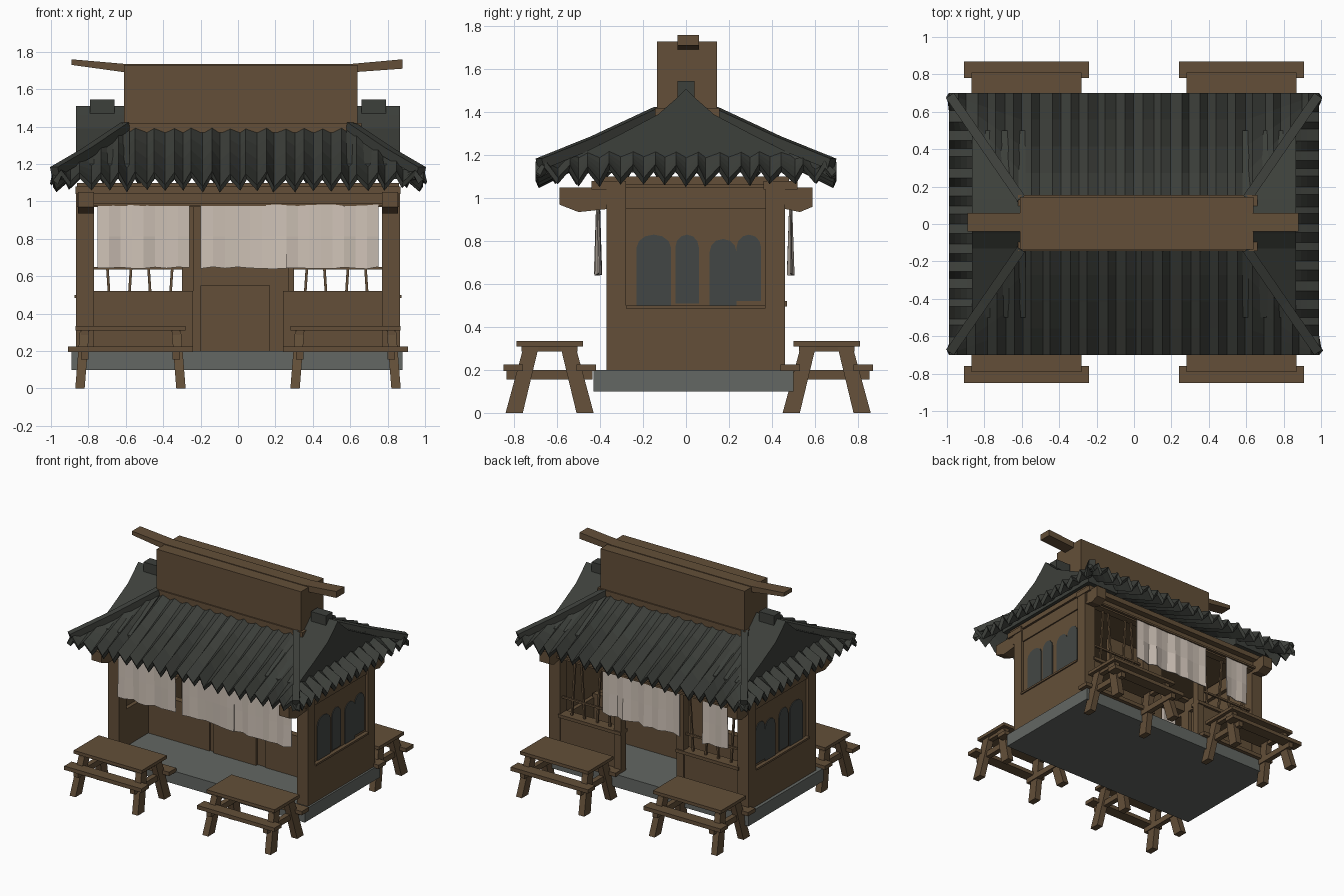
import bpy, bmesh, math, random
from mathutils import Vector

if "Cube" in bpy.data.objects:
    bpy.data.objects.remove(bpy.data.objects["Cube"])

random.seed(4)


def material(name, rgb):
    m = bpy.data.materials.new(name)
    m.diffuse_color = (*rgb, 1)
    m.use_nodes = True
    m.node_tree.nodes["Principled BSDF"].inputs["Base Color"].default_value = m.diffuse_color
    return m


WOOD = material("brown wood", (0.125, 0.078, 0.040))
TILE = material("dark roof tile", (0.046, 0.050, 0.043))
STONE = material("grey stone", (0.125, 0.135, 0.125))
CLOTH = material("pale cloth", (0.62, 0.54, 0.47))
PANE = material("dark pane", (0.055, 0.062, 0.058))


def make(name, verts, faces, mat):
    me = bpy.data.meshes.new(name)
    me.from_pydata(verts, [], faces)
    bm = bmesh.new()
    bm.from_mesh(me)
    bmesh.ops.recalc_face_normals(bm, faces=bm.faces)
    bm.to_mesh(me)
    bm.free()
    me.materials.append(mat)
    ob = bpy.data.objects.new(name, me)
    bpy.context.collection.objects.link(ob)
    return ob


BOX = [(0, 1, 3, 2), (4, 6, 7, 5), (0, 4, 5, 1), (2, 3, 7, 6), (0, 2, 6, 4), (1, 5, 7, 3)]


def box(name, x0, x1, y0, y1, z0, z1, mat=WOOD):
    return make(name, [(x, y, z) for x in (x0, x1) for y in (y0, y1) for z in (z0, z1)], BOX, mat)


def beam(name, a, b, w, h, mat=WOOD):
    """Rectangular bar from a to b, w wide sideways and h high."""
    a, b = Vector(a), Vector(b)
    d = (b - a).normalized()
    ref = Vector((0, 0, 1)) if abs(d.z) < 0.75 else Vector((1, 0, 0))
    s = d.cross(ref).normalized()
    u = s.cross(d)
    return make(name, [p + s * i * w / 2 + u * j * h / 2 for p in (a, b) for i in (-1, 1) for j in (-1, 1)], BOX, mat)


def prism_x(name, outline, x0, x1, mat):
    """Extrude a (y, z) outline along x."""
    n = len(outline)
    v = [(x, y, z) for x in (x0, x1) for y, z in outline]
    f = [(i, (i + 1) % n, n + (i + 1) % n, n + i) for i in range(n)]
    return make(name, v, f + [tuple(range(n)), tuple(range(2 * n - 1, n - 1, -1))], mat)


# Stone platform
box("platform", -0.89, 0.88, -0.43, 0.50, 0.10, 0.20, STONE)

# Side walls with a recessed panel and four dark arched panes
for s in (-1, 1):
    def wall(name, inner, outer, *yz):
        a, b = sorted((s * inner, s * outer))
        return box(name, a, b, *yz)
    wall("wall_low", 0.77, 0.865, -0.37, 0.46, 0.20, 0.49)
    wall("front_post", 0.77, 0.865, -0.37, -0.28, 0.49, 1.08)
    wall("rear_post", 0.77, 0.865, 0.37, 0.46, 0.49, 1.08)
    wall("wall_panel", 0.80, 0.845, -0.28, 0.37, 0.49, 1.08)
    wall("panel_sill", 0.80, 0.875, -0.28, 0.37, 0.485, 0.50)
    for y0, y1, z0, z1 in ((-0.23, -0.07, 0.50, 0.83), (-0.05, 0.06, 0.51, 0.83),
                           (0.11, 0.235, 0.50, 0.81), (0.235, 0.35, 0.52, 0.83)):
        r, c = (y1 - y0) / 2, (y0 + y1) / 2
        arch = [(y0, z0), (y1, z0)] + [(c + r * math.cos(k * math.pi / 6), z1 - 0.06 + 0.06 * math.sin(k * math.pi / 6))
                                       for k in range(7)]
        prism_x("arched_pane", arch, s * 0.843, s * 0.851, PANE)
    # Cross beams carrying the eaves, with cut-back ends
    prism_x("eave_beam", [(-0.59, 1.05), (-0.59, 0.97), (-0.50, 0.935), (-0.36, 0.95), (0.46, 0.95),
                          (0.53, 0.935), (0.59, 0.96), (0.59, 1.05)], s * 0.77, s * 0.855, WOOD)

# Long beams and ceiling
for y in (-0.36, 0.44):
    box("long_beam", -0.86, 0.86, y - 0.03, y + 0.03, 0.97, 1.05)
    box("eave_plate", -0.87, 0.87, y - 0.08, y + 0.08, 1.04, 1.08)
box("ceiling", -0.86, 0.86, -0.42, 0.48, 1.06, 1.10)

# Middle partition, rear low walls, posts and window bars
box("partition", -0.24, 0.27, 0.00, 0.04, 0.20, 1.06)
box("door_panel", -0.20, 0.17, -0.02, 0.01, 0.20, 0.55)
for s in (-1, 1):
    a, b = sorted((s * 0.24, s * 0.78))
    box("counter_front", a, b, -0.01, 0.04, 0.20, 0.52)
    box("rear_low_wall", a, b, 0.40, 0.45, 0.20, 0.50)
    box("rear_sill", a, b, 0.38, 0.47, 0.495, 0.52)
    box("rear_jamb", s * 0.27 - 0.03, s * 0.27 + 0.03, 0.40, 0.46, 0.20, 1.0)
    box("window_rail", a, b, 0.42, 0.435, 0.635, 0.65)
    for i in range(4):
        x = s * (0.36 + 0.11 * i)
        beam("window_bar", (x, 0.425, 0.52), (x + 0.03 * (-1) ** i, 0.425, 0.97), 0.014, 0.014)


# Hanging cloths with soft folds
def cloth(name, x0, x1, y, z0=0.645, z1=0.98):
    n = max(4, int((x1 - x0) / 0.06))
    v, f = [], []
    for i in range(n + 1):
        x = x0 + (x1 - x0) * i / n
        fold = random.uniform(-1, 1)
        for k, amp in enumerate((0.004, 0.010, 0.016)):
            v.append((x, y + fold * amp, z1 + (z0 - z1) * k / 2 + (random.uniform(-0.006, 0.006) if k != 1 else 0)))
    for i in range(n):
        f += [(3 * i + k, 3 * i + k + 1, 3 * i + k + 4, 3 * i + k + 3) for k in (0, 1)]
    ob = make(name, v, f, CLOTH)
    ob.modifiers.new("thickness", "SOLIDIFY").thickness = 0.006


cloth("front_cloth_left", -0.75, -0.26, -0.41)
cloth("front_cloth_middle", -0.20, 0.26, -0.41)
cloth("front_cloth_right", 0.26, 0.75, -0.415)
cloth("rear_cloth_middle", -0.29, 0.38, 0.49)
cloth("rear_cloth_side", -0.70, -0.49, 0.49)
for y in (-0.405, 0.485):
    box("cloth_rail", -0.8, 0.8, y - 0.005, y + 0.015, 0.975, 0.99)


# Ribbed roof: straight ridges run down each slope and end in a toothed eave
def slope_z(y):
    pts = ((0.13, 1.385), (0.40, 1.255), (0.70, 1.12))
    (a, za), (b, zb) = pts[:2] if y < 0.40 else pts[1:]
    return za + (zb - za) * (y - a) / (b - a)


def ribbed(name, half, count, place):
    v, f, rows = [], [], 4
    for i in range(count + 1):
        c = -half + 2 * half * i / count
        if 0 < i < count:
            c += random.uniform(-0.010, 0.010)
        zig = (0.034 if i % 2 else -0.034) + random.uniform(-0.008, 0.008)
        lift = 0.03 * (abs(c) / half) ** 8
        for r in range(rows + 1):
            t = r / rows
            x, y, z = place(c, t)
            v.append((x, y, z + zig * (1 - 0.65 * t) + lift * (1 - t)))
    w = rows + 1
    for i in range(count):
        f += [(i * w + r, i * w + r + 1, (i + 1) * w + r + 1, (i + 1) * w + r) for r in range(rows)]
    ob = make(name, v, f, TILE)
    if sum(p.normal.z for p in ob.data.polygons) < 0:
        ob.data.flip_normals()
    sol = ob.modifiers.new("thickness", "SOLIDIFY")
    sol.thickness, sol.offset = 0.035, -1


for s in (-1, 1):
    def long_slope(x, t):
        top = 0.13 + max(0, abs(x) - 0.6) / 0.4 * 0.56
        y = 0.70 + (top - 0.70) * t
        return x, s * y, slope_z(y)

    def end_slope(y, t):
        top = max(0.86, 0.6 + (abs(y) - 0.13) / 0.57 * 0.39)
        x = 0.99 + (top - 0.99) * t
        return s * x, y, slope_z(0.13 + (x - 0.6) / 0.39 * 0.57)

    ribbed("long_roof_slope", 0.99, 40, long_slope)
    ribbed("end_roof_skirt", 0.70, 28, end_slope)
    # Raised gable end, ridge block and hip ribs
    half = [(0.05, 1.46), (0.13, 1.39), (0.30, 1.30), (0.50, 1.20)]
    gable = [(-y, z) for y, z in reversed(half)] + [(0, 1.51)] + half + [(0.50, 1.12), (-0.50, 1.12)]
    prism_x("gable_end", gable, s * 0.58, s * 0.865, TILE)
    block = sorted((s * 0.66, s * 0.79))
    box("ridge_block", *block, -0.04, 0.04, 1.42, 1.545, TILE)
    for t in (-1, 1):
        beam("hip_rib", (s * 0.60, t * 0.13, 1.40), (s * 0.80, t * 0.42, 1.265), 0.05, 0.05, TILE)
        beam("hip_rib_tip", (s * 0.80, t * 0.42, 1.265), (s * 0.98, t * 0.68, 1.16), 0.05, 0.05, TILE)

# Wooden ridge box and its upswept cap
box("ridge_box", -0.61, 0.64, -0.135, 0.145, 1.36, 1.73)
box("ridge_box_trim", -0.62, 0.66, -0.145, 0.155, 1.37, 1.42)
cap = [(-0.89, 1.73, 1.76), (-0.60, 1.69, 1.735), (0.60, 1.69, 1.735), (0.88, 1.71, 1.76)]
v = [(x, y, z) for x, lo, hi in cap for y, z in ((-0.04, lo), (0.06, lo), (0.06, hi), (-0.04, hi))]
f = [(4 * i + k, 4 * i + (k + 1) % 4, 4 * i + 4 + (k + 1) % 4, 4 * i + 4 + k) for i in range(3) for k in range(4)]
make("ridge_cap", v, f + [(0, 1, 2, 3), (12, 13, 14, 15)], WOOD)

# Four picnic tables with splayed legs
for cx in (-0.575, 0.575):
    for cy in (-0.635, 0.655):
        box("table_top", cx - 0.295, cx + 0.295, cy - 0.155, cy + 0.155, 0.31, 0.335)
        for t in (-1, 1):
            ya, yb = sorted((cy + t * 0.125, cy + t * 0.215))
            box("bench_seat", cx - 0.335, cx + 0.335, ya, yb, 0.195, 0.225)
        for s in (-1, 1):
            x = cx + s * 0.245
            box("seat_bearer", x - 0.02, x + 0.02, cy - 0.20, cy + 0.20, 0.155, 0.20)
            box("top_bearer", x - 0.02, x + 0.02, cy - 0.13, cy + 0.13, 0.285, 0.312)
            for t in (-1, 1):
                y0, y1 = cy + t * 0.165, cy + t * 0.085
                xf = x + s * 0.025
                leg = [(xf + i * 0.025, y0 + j * 0.04, 0) for i in (-1, 1) for j in (-1, 1)]
                leg += [(x + i * 0.025, y1 + j * 0.035, 0.312) for i in (-1, 1) for j in (-1, 1)]
                make("table_leg", leg, BOX, WOOD)
